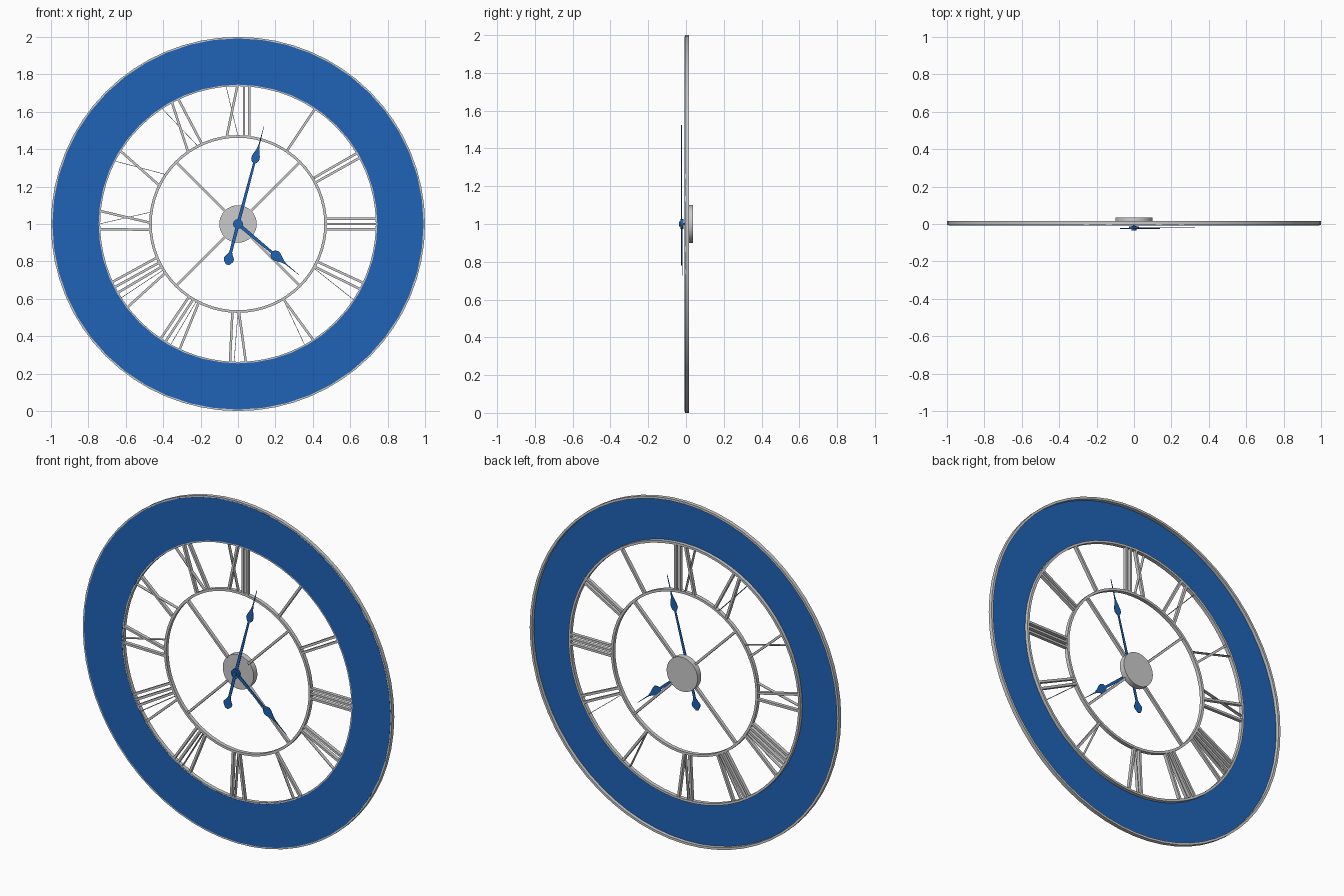
import bpy, bmesh, math
from mathutils import Vector

if "Cube" in bpy.data.objects:
    bpy.data.objects.remove(bpy.data.objects["Cube"])

CZ = 1.0                      # clock centre height
Y0, Y1 = -0.006, 0.016        # frame depth

blue = bpy.data.materials.new("blue_paint")
blue.diffuse_color = (0.014, 0.127, 0.468, 1)
blue.use_nodes = True
blue.node_tree.nodes["Principled BSDF"].inputs["Base Color"].default_value = blue.diffuse_color


def finish(name, bm, mat=None, smooth=False):
    bmesh.ops.recalc_face_normals(bm, faces=bm.faces)
    me = bpy.data.meshes.new(name)
    bm.to_mesh(me)
    bm.free()
    ob = bpy.data.objects.new(name, me)
    bpy.context.collection.objects.link(ob)
    if mat:
        me.materials.append(mat)
    if smooth:
        bpy.ops.object.select_all(action='DESELECT')
        ob.select_set(True)
        bpy.context.view_layer.objects.active = ob
        bpy.ops.object.shade_smooth_by_angle(angle=math.radians(30))
    return ob


def ring(name, r_in, r_out, y0, y1, n=64, mat=None):
    """Rectangular section swept round the clock axis."""
    bm = bmesh.new()
    section = [(r_in, y0), (r_out, y0), (r_out, y1), (r_in, y1)]
    loops = []
    for i in range(n):
        a = math.tau * i / n
        loops.append([bm.verts.new((r * math.sin(a), y, CZ + r * math.cos(a))) for r, y in section])
    for i in range(n):
        p, q = loops[i], loops[(i + 1) % n]
        for k in range(4):
            j = (k + 1) % 4
            bm.faces.new((p[k], p[j], q[j], q[k]))
    return finish(name, bm, mat, True)


def prism(bm, pts, y0, y1):
    """Extrude an (x, z) outline, given relative to the clock centre, along y."""
    f = [bm.verts.new((x, y0, CZ + z)) for x, z in pts]
    b = [bm.verts.new((x, y1, CZ + z)) for x, z in pts]
    bm.faces.new(f)
    bm.faces.new(b[::-1])
    for i in range(len(pts)):
        j = (i + 1) % len(pts)
        bm.faces.new((f[i], f[j], b[j], b[i]))


def disc(name, r, y0, y1, n=32, mat=None):
    bm = bmesh.new()
    prism(bm, [(r * math.sin(math.tau * i / n), r * math.cos(math.tau * i / n)) for i in range(n)], y0, y1)
    return finish(name, bm, mat, True)


def bars(name, segments, width, y0=Y0 + 0.001, y1=Y1 - 0.001):
    bm = bmesh.new()
    for x0, z0, x1, z1 in segments:
        a, b = Vector((x0, z0)), Vector((x1, z1))
        d = (b - a).normalized()
        s = Vector((-d.y, d.x)) * width / 2
        prism(bm, [a - s, b - s, b + s, a + s], y0, y1)
    return finish(name, bm)


def hand(name, profile, angle, y, mat=blue):
    """Mirrored (distance, half width) profile pointing clockwise from twelve."""
    a = math.radians(angle)
    outline = profile + [(d, -w) for d, w in reversed(profile)]
    bm = bmesh.new()
    prism(bm, [(d * math.sin(a) + w * math.cos(a), d * math.cos(a) - w * math.sin(a))
               for d, w in outline], y - 0.0015, y + 0.0015)
    return finish(name, bm, mat)


# Frame rings and blue face band
ring("outer_rim", 0.987, 1.0, Y0, Y1)
ring("inner_rim", 0.737, 0.75, Y0, Y1)
ring("center_ring", 0.461, 0.475, Y0, Y1)
ring("face_band", 0.745, 0.992, Y0 - 0.001, Y0 + 0.002, 48, blue)

# Hub and diagonal spokes
disc("hub", 0.1, 0.002, 0.036, 48)
k = math.sqrt(0.5)
bars("spokes", [(sx * k * 0.095, sz * k * 0.095, sx * k * 0.465, sz * k * 0.465)
                for sx in (-1, 1) for sz in (-1, 1)], 0.013)

# Hour marks: broad strokes (inner x, z to outer x, z)
broad = {
    "mark_12": [(.032, .47, .032, .74), (.061, .47, .061, .74), (-.06, .468, -.003, .74)],
    "mark_1": [(.264, .395, .412, .617)],
    "mark_2": [(.407, .247, .647, .385), (.417, .223, .658, .358)],
    "mark_3": [(.47, z, .742, z) for z in (.028, 0, -.028)],
    "mark_4": [(.425, -.202, .677, -.318), (.412, -.23, .655, -.349)],
    "mark_5": [(.243, -.402, .406, -.625)],
    "mark_6": [(-.03, -.47, -.043, -.74), (.005, -.47, .042, -.74)],
    "mark_7": [(-.265, -.393, -.412, -.612), (-.24, -.404, -.388, -.63), (-.21, -.42, -.312, -.67)],
    "mark_8": [(-.434, -.18, -.672, -.31), (-.422, -.207, -.658, -.337),
               (-.411, -.23, -.642, -.367), (-.387, -.26, -.592, -.446)],
    "mark_9": [(-.468, -.031, -.742, -.027), (-.468, .006, -.738, .07)],
    "mark_10": [(-.422, .207, -.63, .392)],
    "mark_11": [(-.194, .43, -.32, .67), (-.268, .388, -.353, .65)],
}
for name, segs in broad.items():
    bars(name, segs, 0.013)

# Fine crossing strokes of the hour marks
bars("fine_strokes", [
    (0, .47, -.064, .738), (.405, -.235, .618, -.405), (.243, -.405, .358, -.65),
    (0, -.47, -.021, -.74), (-.225, -.417, -.36, -.645), (-.4, -.246, -.625, -.395),
    (-.465, .064, -.742, 0), (-.388, .265, -.66, .337), (-.216, .418, -.406, .618)], 0.003)

# Hands with spade heads and counterweight
hand("minute_hand", [(0, .009), (.335, .006), (.345, .016), (.358, .022), (.375, .021),
                     (.415, .007), (.44, .003), (.542, .001)], 14.9, -0.024)
hand("counterweight", [(0, .009), (.155, .008), (.168, .014), (.19, .028),
                       (.205, .025), (.225, .009)], 194.5, -0.024)
hand("hour_hand", [(0, .01), (.235, .007), (.243, .019), (.258, .027), (.275, .025),
                   (.31, .009), (.335, .003), (.425, .001)], 129.9, -0.018)

# Pivot washer, pin and axle
ring("pivot_washer", 0.012, 0.026, -0.028, -0.014, 24, blue)
disc("pivot_pin", 0.013, -0.036, -0.012, 16, blue)
disc("axle", 0.006, -0.014, 0.01, 12)
